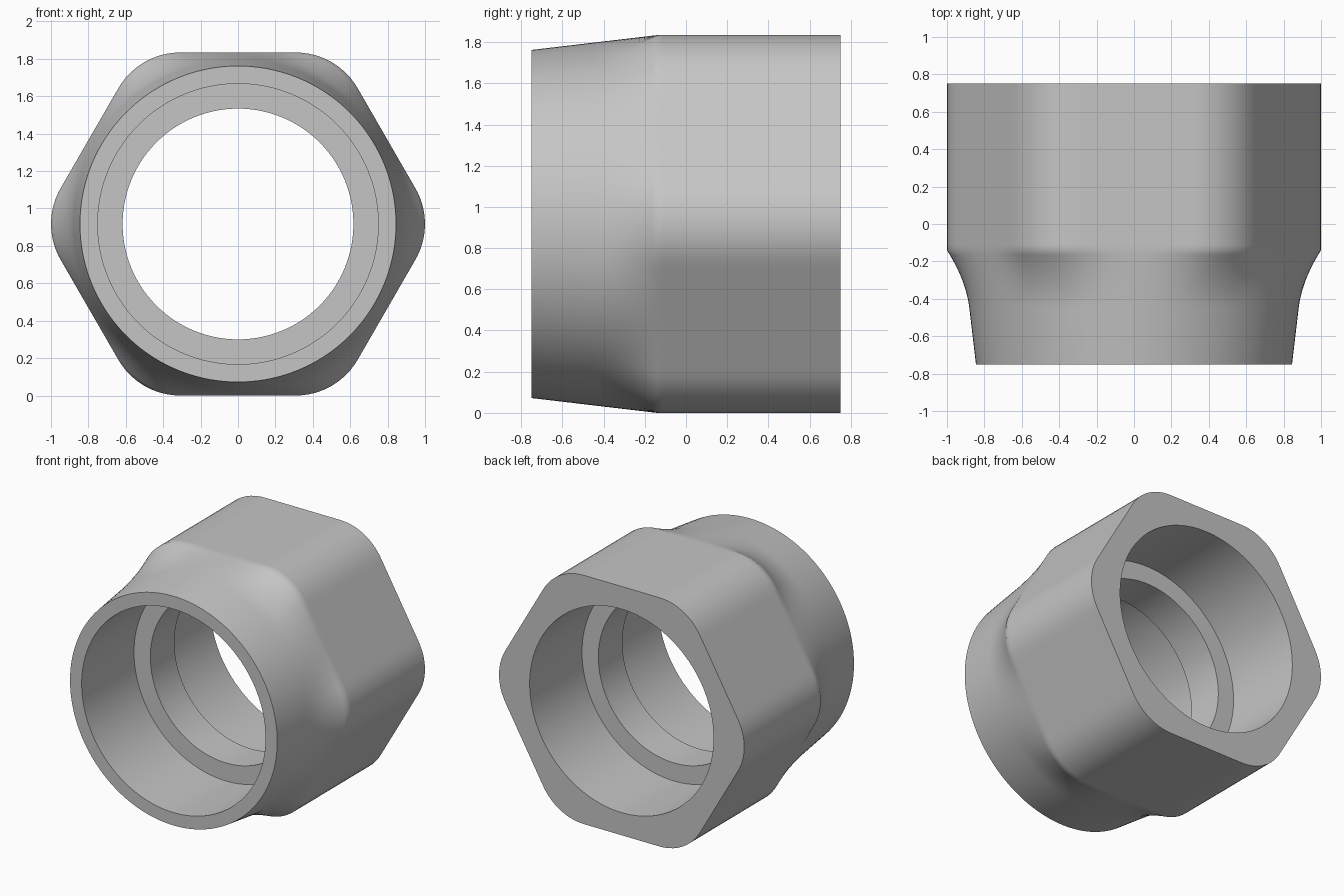
import bpy
import bmesh
from math import pi, sin, cos, sqrt, atan2, radians

if "Cube" in bpy.data.objects:
    bpy.data.objects.remove(bpy.data.objects["Cube"], do_unlink=True)

SEGMENTS = 144
APOTHEM, CORNER, FILLET = 0.917, 1.0, 0.38
FRONT, SHOULDER, BACK = -0.75, -0.14, 0.75
COLLAR, BORE, THROAT, LIP = 0.845, 0.75, 0.617, 0.14
FILLET_CENTRE = CORNER - FILLET
FLAT_ANGLE = atan2(FILLET_CENTRE * sin(pi / 6), APOTHEM)


def hex_radius(a):
    """Polar radius of a hexagon with rounded corners, one corner at angle 0."""
    phi = abs((a + pi / 6) % (pi / 3) - pi / 6)
    from_flat = pi / 6 - phi
    if from_flat < FLAT_ANGLE:
        return APOTHEM / cos(from_flat)
    return FILLET_CENTRE * cos(phi) + sqrt(FILLET ** 2 - (FILLET_CENTRE * sin(phi)) ** 2)


def outer_radius(y, a):
    """Round collar that flares into the hexagon at the shoulder."""
    t = min((y - FRONT) / (SHOULDER - FRONT), 1)
    cone = COLLAR + (APOTHEM - COLLAR) * t
    blend = max(0, 2 * t - 1) ** 1.9
    return cone + (hex_radius(a) - APOTHEM) * blend


steel = bpy.data.materials.new("grey steel")
steel.use_nodes = True
grey = (0.56, 0.56, 0.56, 1)
steel.diffuse_color = grey
steel.node_tree.nodes["Principled BSDF"].inputs["Base Color"].default_value = grey

bm = bmesh.new()
angles = [2 * pi * i / SEGMENTS for i in range(SEGMENTS)]


def ring(y, radius):
    return [bm.verts.new((radius(a) * cos(a), y, APOTHEM + radius(a) * sin(a)))
            for a in angles]


# Outer skin: collar, flare, hexagonal body
steps = 24
outer_ys = [FRONT + (SHOULDER - FRONT) * i / steps for i in range(steps + 1)]
outer_ys += [SHOULDER + 0.03, BACK]
rings = [ring(y, lambda a, y=y: outer_radius(y, a)) for y in outer_ys]

# Stepped bore: back socket, narrow throat, front socket
for y, r in ((BACK, BORE), (LIP, BORE), (LIP, THROAT),
             (-LIP, THROAT), (-LIP, BORE), (FRONT, BORE)):
    rings.append(ring(y, lambda a, r=r: r))

# Close the loop of rings into one solid
for k, current in enumerate(rings):
    following = rings[(k + 1) % len(rings)]
    for i in range(SEGMENTS):
        j = (i + 1) % SEGMENTS
        bm.faces.new((current[i], current[j], following[j], following[i]))
bmesh.ops.recalc_face_normals(bm, faces=bm.faces[:])

mesh = bpy.data.meshes.new("hex_coupling")
bm.to_mesh(mesh)
bm.free()
mesh.materials.append(steel)
coupling = bpy.data.objects.new("hex_coupling", mesh)
bpy.context.collection.objects.link(coupling)

# Smooth skin with crisp rims
bpy.ops.object.select_all(action="DESELECT")
coupling.select_set(True)
bpy.context.view_layer.objects.active = coupling
bpy.ops.object.shade_smooth_by_angle(angle=radians(40))
